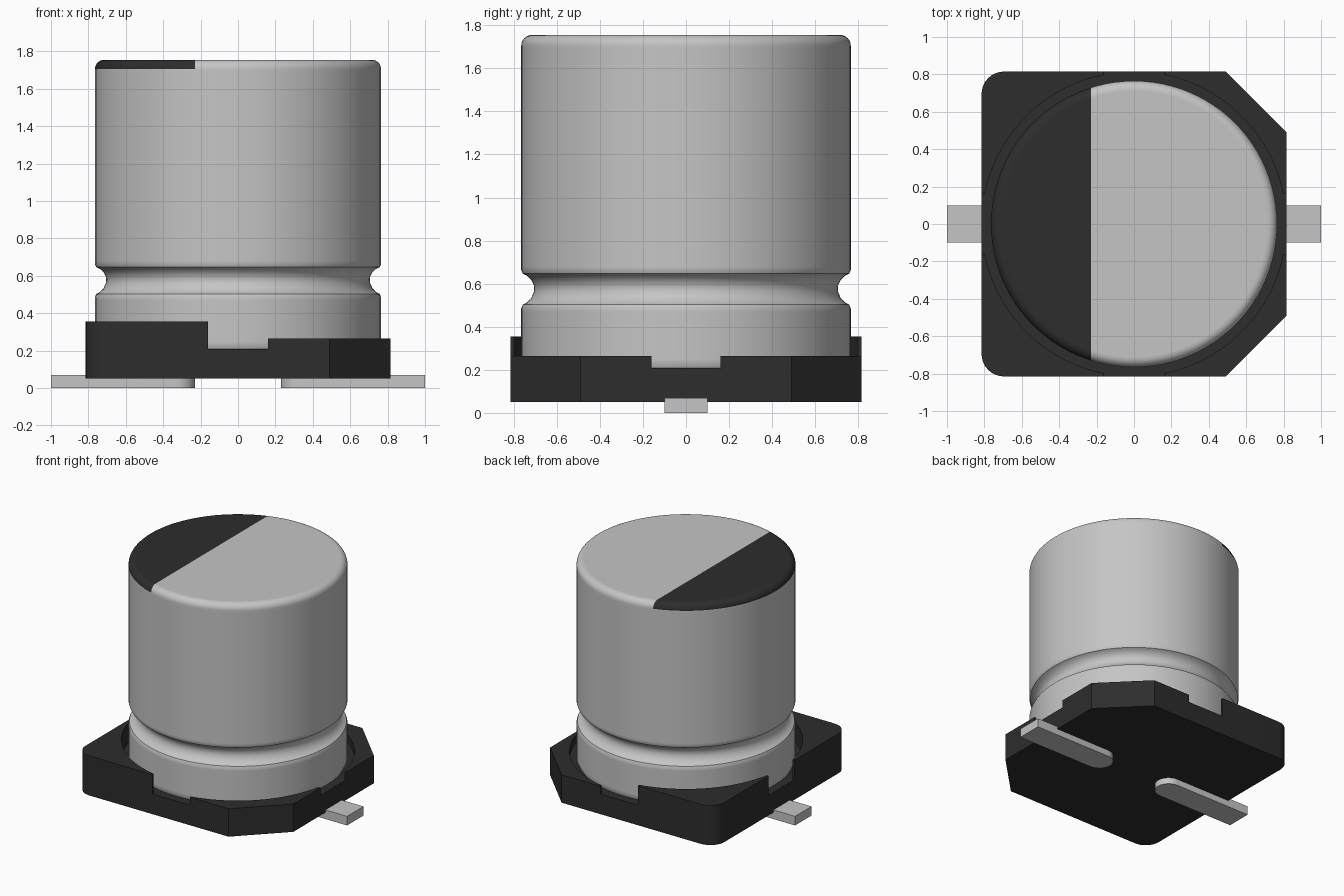
import bpy, bmesh, math

cube = bpy.data.objects.get("Cube")
if cube:
    bpy.data.objects.remove(cube, do_unlink=True)


def material(name, rgb, rough):
    m = bpy.data.materials.new(name)
    m.use_nodes = True
    m.diffuse_color = (*rgb, 1)
    bsdf = m.node_tree.nodes["Principled BSDF"]
    bsdf.inputs["Base Color"].default_value = (*rgb, 1)
    bsdf.inputs["Roughness"].default_value = rough
    return m


METAL = material("light grey metal", (0.56, 0.56, 0.56), 0.5)
BLACK = material("black plastic", (0.026, 0.026, 0.026), 0.6)


def finish(name, bm, mats):
    """Turn a bmesh into a smooth-by-angle object."""
    bmesh.ops.recalc_face_normals(bm, faces=bm.faces)
    me = bpy.data.meshes.new(name)
    bm.to_mesh(me)
    bm.free()
    for m in mats:
        me.materials.append(m)
    ob = bpy.data.objects.new(name, me)
    bpy.context.collection.objects.link(ob)
    bpy.ops.object.select_all(action='DESELECT')
    ob.select_set(True)
    bpy.context.view_layer.objects.active = ob
    bpy.ops.object.shade_smooth_by_angle(angle=math.radians(32))
    for p in me.polygons:          # level faces stay flat
        if abs(p.normal.z) > 0.999:
            p.use_smooth = False
    return ob


def prism(bm, pts, z0, z1):
    """Extrude a flat outline from z0 to z1."""
    face = bm.faces.new([bm.verts.new((x, y, z0)) for x, y in pts])
    top = bmesh.ops.extrude_face_region(bm, geom=[face], use_keep_orig=True)
    verts = [g for g in top["geom"] if isinstance(g, bmesh.types.BMVert)]
    bmesh.ops.translate(bm, verts=verts, vec=(0, 0, z1 - z0))


def arc(cx, cy, r, a0, a1, n):
    return [(cx + r * math.cos(math.radians(a0 + (a1 - a0) * i / n)),
             cy + r * math.sin(math.radians(a0 + (a1 - a0) * i / n)))
            for i in range(n + 1)]


# Base: four corner walls around a round pocket, with a notch in each side
HALF, NOTCH, BOTTOM, FLOOR = 0.815, 0.16, 0.05, 0.205
POCKET = 0.814
a = math.degrees(math.asin(NOTCH / POCKET))
pocket = arc(0, 0, POCKET, a, 90 - a, 20)
rounded = arc(HALF - 0.12, HALF - 0.12, 0.12, 0, 90, 8)
chamfered = [(HALF, 0.49), (0.49, HALF)]
floor = []
for sx, sy, name in ((1, 1, "back_left"), (-1, 1, "back_right"),
                     (-1, -1, "front_right"), (1, -1, "front_left")):
    corner, top = (chamfered, 0.265) if sx > 0 else (rounded, 0.355)
    outline = [(HALF, NOTCH), *corner, (NOTCH, HALF), *reversed(pocket)]
    bm = bmesh.new()
    prism(bm, [(x * sx, y * sy) for x, y in outline], BOTTOM, top)
    finish("base_corner_" + name, bm, [BLACK])
    quarter = [(HALF, NOTCH), *pocket, (NOTCH, HALF)]
    quarter = [(x * sx, y * sy) for x, y in quarter]
    floor += quarter if sx * sy > 0 else quarter[::-1]
bm = bmesh.new()
prism(bm, floor, BOTTOM, FLOOR)
finish("base_floor", bm, [BLACK])

# Can: lathed profile with a crimped groove and rounded rim
R, TOP, RIM, MARK_X = 0.765, 1.755, 0.05, -0.23
profile = [(0.735, 0.2), (0.756, 0.209), (R, 0.23), (R, 0.25), (R, 0.47), (R, 0.485),
           (0.758, 0.503), (0.738, 0.513), (0.718, 0.535), (0.707, 0.56), (0.705, 0.577),
           (0.707, 0.595), (0.718, 0.617), (0.738, 0.637), (0.758, 0.647), (R, 0.663),
           (R, 0.68), (R, TOP - RIM - 0.015)]
profile += arc(R - RIM, TOP - RIM, RIM, 0, 90, 8)
SEG = 96
bm = bmesh.new()
rings = [[bm.verts.new((r * math.cos(2 * math.pi * i / SEG),
                        r * math.sin(2 * math.pi * i / SEG), z)) for i in range(SEG)]
         for r, z in profile]
for lo, hi in zip(rings, rings[1:]):
    for i in range(SEG):
        j = (i + 1) % SEG
        bm.faces.new((lo[i], lo[j], hi[j], hi[i]))
bm.faces.new(rings[0][::-1])
bm.faces.new(rings[-1])

# Polarity mark: split the rim and lid along a straight line, colour one side
lid = [f for f in bm.faces if f.calc_center_median().z > TOP - RIM]
geom = set(lid)
for f in lid:
    geom.update(f.edges)
    geom.update(f.verts)
bmesh.ops.bisect_plane(bm, geom=list(geom), plane_co=(MARK_X, 0, 0), plane_no=(1, 0, 0))
for f in bm.faces:
    c = f.calc_center_median()
    f.material_index = int(c.z > TOP - RIM and c.x < MARK_X)
finish("can", bm, [METAL, BLACK])

# Leads: flat strips with a rounded inner end
for s, name in ((1, "left_lead"), (-1, "right_lead")):
    outline = [(1, -0.1), (1, 0.1), *arc(0.33, 0, 0.1, 90, 270, 16)]
    bm = bmesh.new()
    prism(bm, [(x * s, y) for x, y in outline], 0, 0.07)
    finish(name, bm, [METAL])
